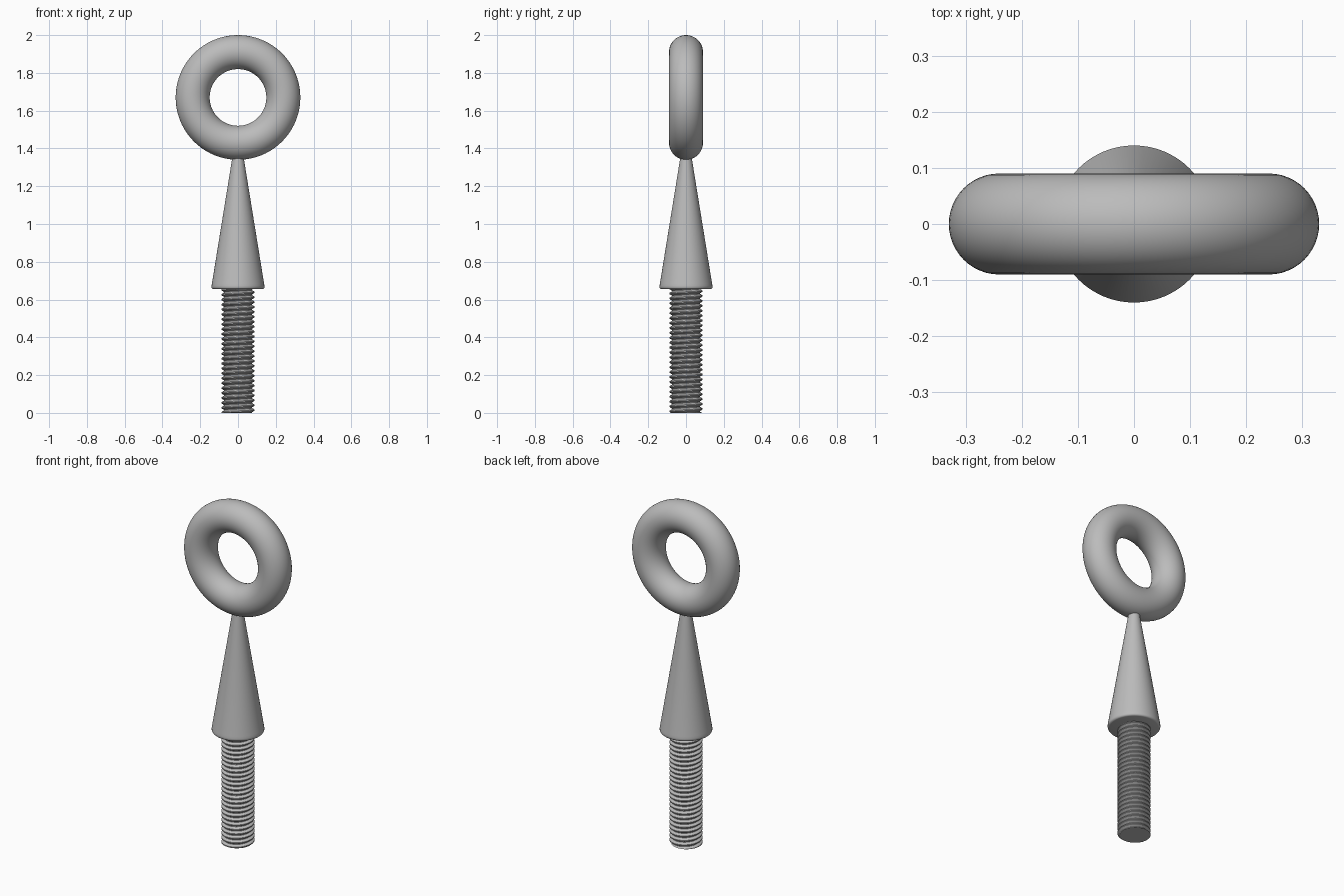
import bpy, bmesh
from math import sin, cos, pi, radians
from mathutils import Vector

cube = bpy.data.objects.get("Cube")
if cube:
    bpy.data.objects.remove(cube, do_unlink=True)

steel = bpy.data.materials.new("grey_steel")
steel.use_nodes = True
GREY = (0.5, 0.5, 0.5, 1)
steel.diffuse_color = GREY
bsdf = steel.node_tree.nodes["Principled BSDF"]
bsdf.inputs["Base Color"].default_value = GREY


def finish(obj, name, angle):
    obj.name = obj.data.name = name
    obj.data.materials.append(steel)
    bpy.ops.object.select_all(action="DESELECT")
    obj.select_set(True)
    bpy.context.view_layer.objects.active = obj
    bpy.ops.object.shade_smooth_by_angle(angle=radians(angle))


def link_bmesh(bm, name, angle):
    bmesh.ops.recalc_face_normals(bm, faces=bm.faces[:])
    mesh = bpy.data.meshes.new(name)
    bm.to_mesh(mesh)
    bm.free()
    obj = bpy.data.objects.new(name, mesh)
    bpy.context.collection.objects.link(obj)
    finish(obj, name, angle)


# Upright ring
bpy.ops.mesh.primitive_torus_add(
    major_radius=0.24, minor_radius=0.09, major_segments=96, minor_segments=48,
    location=(0, 0, 1.67), rotation=(pi / 2, 0, 0))
finish(bpy.context.object, "ring", 40)

# Tapered neck with a rounded lower rim, lathed from a profile
bm = bmesh.new()
profile = [(0, 0.655), (0.13, 0.655), (0.136, 0.657), (0.14, 0.663),
           (0.14, 0.672), (0.138, 0.685), (0.032, 1.34), (0.03, 1.37), (0, 1.37)]
verts = [bm.verts.new((r, 0, z)) for r, z in profile]
edges = [bm.edges.new(pair) for pair in zip(verts, verts[1:])]
bmesh.ops.spin(bm, geom=verts + edges, cent=(0, 0, 0), axis=(0, 0, 1),
               angle=2 * pi, steps=64)
bmesh.ops.remove_doubles(bm, verts=bm.verts[:], dist=0.0001)
link_bmesh(bm, "tapered_neck", 50)

# Threaded shank: one helical skin, trimmed flat at the foot
PITCH, SIDES, TURNS = 0.026, 48, 26
thread = [(0.0, 0.074), (0.12, 0.074), (0.45, 0.088), (0.67, 0.088)]
rows = [(turn + t, r) for turn in range(-2, TURNS) for t, r in thread]
bm = bmesh.new()
grid = []
for i in range(SIDES + 1):
    a = 2 * pi * i / SIDES
    grid.append([bm.verts.new((r * cos(a), r * sin(a), PITCH * (t + i / SIDES)))
                 for t, r in rows])
for left, right in zip(grid, grid[1:]):
    for k in range(len(rows) - 1):
        bm.faces.new((left[k], right[k], right[k + 1], left[k + 1]))
bmesh.ops.remove_doubles(bm, verts=bm.verts[:], dist=0.0001)
cut = bmesh.ops.bisect_plane(bm, geom=bm.verts[:] + bm.edges[:] + bm.faces[:],
                             plane_co=(0, 0, 0), plane_no=Vector((0, 0, 1)),
                             clear_inner=True)
foot = [e for e in cut["geom_cut"] if isinstance(e, bmesh.types.BMEdge)]
bmesh.ops.contextual_create(bm, geom=foot)
link_bmesh(bm, "threaded_shank", 25)
